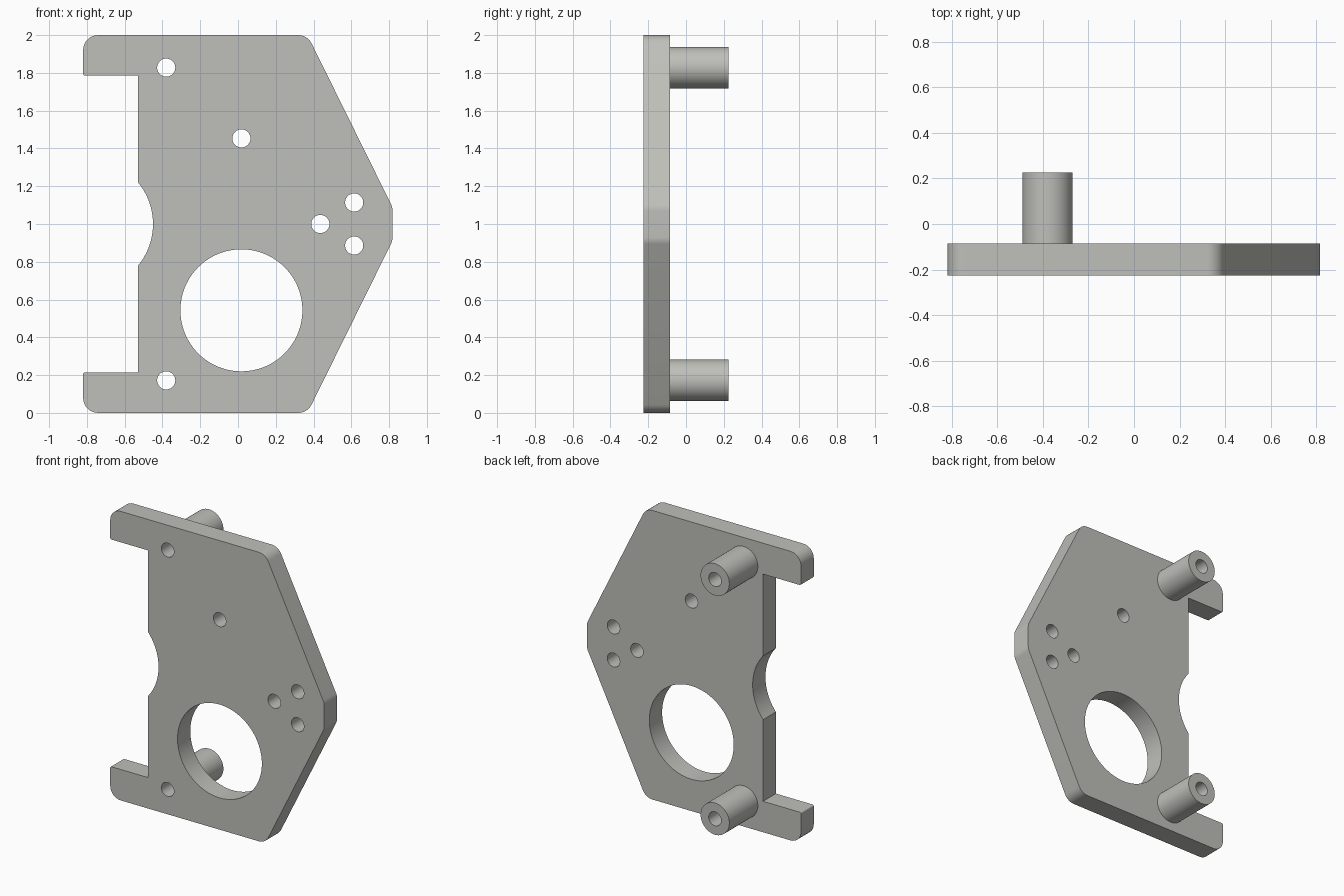
import bpy
import math
from mathutils import Vector

if "Cube" in bpy.data.objects:
    bpy.data.objects.remove(bpy.data.objects["Cube"])

grey = bpy.data.materials.new("satin grey")
grey.diffuse_color = (0.52, 0.52, 0.49, 1)
grey.use_nodes = True
grey.node_tree.nodes["Principled BSDF"].inputs["Base Color"].default_value = grey.diffuse_color

Y_FRONT, Y_PLATE, Y_END = -0.226, -0.086, 0.226
BORE = 0.048


def circle(cx, cz, r, n=48):
    return [(cx + r * math.cos(2 * math.pi * i / n),
             cz + r * math.sin(2 * math.pi * i / n)) for i in range(n)]


def fillet(prev, corner, nxt, r, n=8):
    """Arc points rounding one corner."""
    p = Vector(corner)
    a, b = (Vector(prev) - p).normalized(), (Vector(nxt) - p).normalized()
    half = a.angle(b) / 2
    c = p + (a + b).normalized() * (r / math.sin(half))
    t0, t1 = p + a * (r / math.tan(half)) - c, p + b * (r / math.tan(half)) - c
    sweep = math.pi - 2 * half
    return [tuple(c + (t0 * math.sin((1 - i / n) * sweep) + t1 * math.sin(i / n * sweep))
                  / math.sin(sweep)) for i in range(n + 1)]


def extrude_profile(name, loops, y0, y1):
    """Filled x-z profile (first loop outer, the rest holes) extruded along y."""
    cu = bpy.data.curves.new(name, 'CURVE')
    cu.dimensions = '2D'
    cu.fill_mode = 'BOTH'
    cu.extrude = (y1 - y0) / 2
    for pts in loops:
        sp = cu.splines.new('POLY')
        sp.points.add(len(pts) - 1)
        for q, (x, z) in zip(sp.points, pts):
            q.co = (x, z, 0, 1)
        sp.use_cyclic_u = True
    ob = bpy.data.objects.new(name, cu)
    bpy.context.collection.objects.link(ob)
    ob.rotation_euler.x = math.pi / 2
    ob.location.y = (y0 + y1) / 2
    bpy.ops.object.select_all(action='DESELECT')
    ob.select_set(True)
    bpy.context.view_layer.objects.active = ob
    bpy.ops.object.convert(target='MESH')
    ob = bpy.context.object
    ob.name = name
    # Weld caps to walls, then smooth only the curved walls
    bpy.ops.object.mode_set(mode='EDIT')
    bpy.ops.mesh.select_all(action='SELECT')
    bpy.ops.mesh.remove_doubles(threshold=0.0001)
    bpy.ops.mesh.normals_make_consistent(inside=False)
    bpy.ops.object.mode_set(mode='OBJECT')
    bpy.ops.object.shade_smooth_by_angle(angle=math.radians(30))
    ob.data.materials.clear()
    ob.data.materials.append(grey)
    return ob


# Lower half of the outline, from the right tip to the notch: (x, z, corner radius)
half = [(0.818, 1.0, 0), (0.818, 0.911, 0.08), (0.368, 0.0, 0.08), (-0.82, 0.0, 0.08),
        (-0.82, 0.214, 0.01), (-0.53, 0.214, 0), (-0.53, 0.779, 0)]
lower = []
for i, (x, z, r) in enumerate(half):
    if r:
        lower += fillet(half[i - 1][:2], (x, z), half[i + 1][:2], r)
    elif i:
        lower.append((x, z))

# Round notch in the left edge
R, CX = 0.345, -0.795
a = math.asin(0.221 / R)
notch = [(CX + R * math.cos(t), 1 + R * math.sin(t))
         for t in (a * (i / 10 - 1) for i in range(1, 20))]
outline = lower + notch + [(x, 2 - z) for x, z in reversed(lower)]

# Plate with its large opening and screw holes
posts = [(-0.38, 1.828), (-0.38, 0.172)]
screws = posts + [(0.018, 1.453), (0.436, 1.0), (0.615, 1.114), (0.615, 0.886)]
holes = [circle(0.018, 0.543, 0.323, 96)] + [circle(x, z, BORE) for x, z in screws]
extrude_profile("plate", [outline] + holes, Y_FRONT, Y_PLATE)

# Hollow standoffs on the back
for side, (x, z) in zip(("upper", "lower"), posts):
    extrude_profile(side + "_standoff", [circle(x, z, 0.11), circle(x, z, BORE)],
                    Y_PLATE, Y_END)
